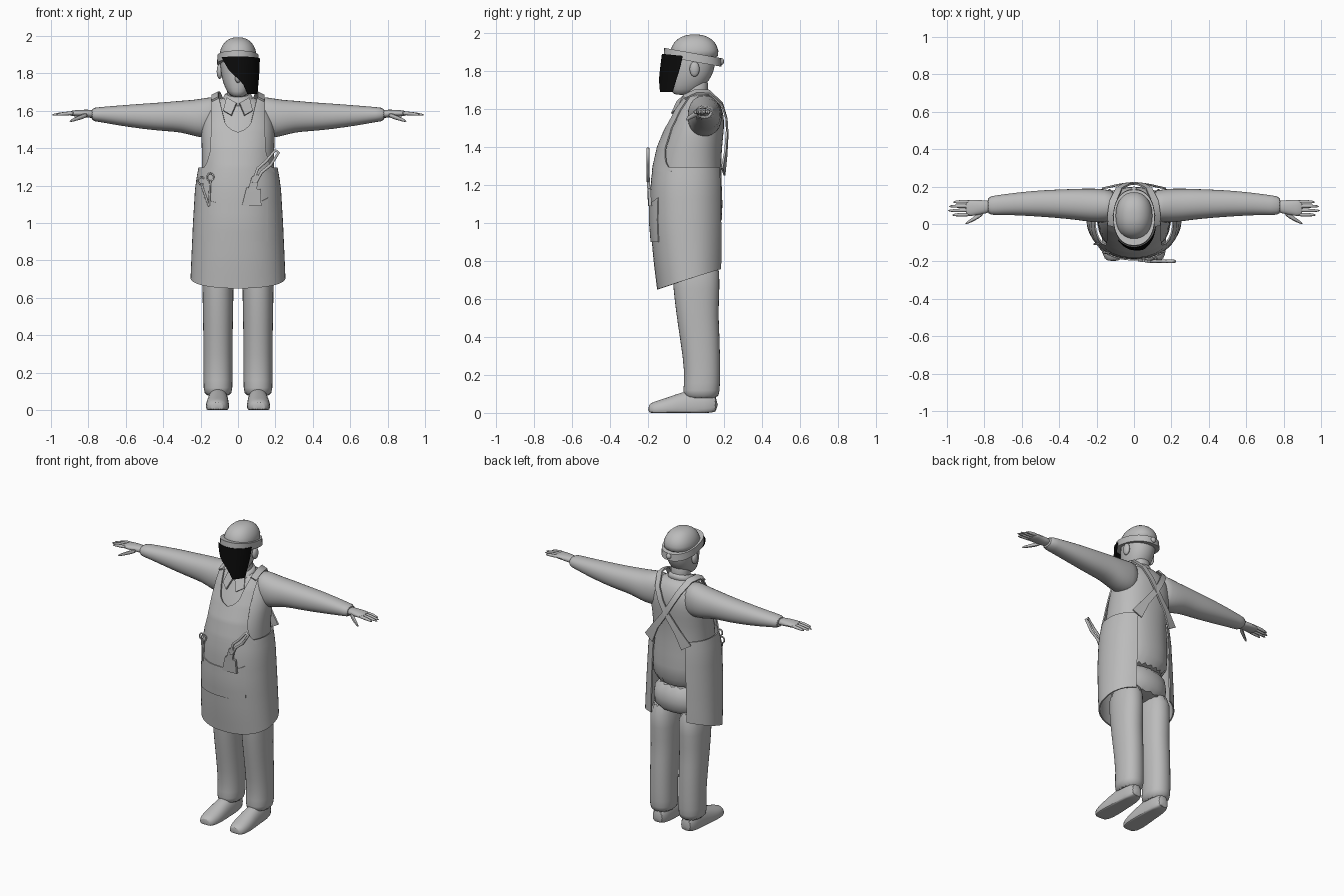
import bpy, bmesh
from math import sin, cos, pi, radians
from mathutils import Vector

if "Cube" in bpy.data.objects:
    bpy.data.objects.remove(bpy.data.objects["Cube"], do_unlink=True)


def material(name, value):
    m = bpy.data.materials.new(name)
    m.use_nodes = True
    m.diffuse_color = (value, value, value, 1)
    m.node_tree.nodes["Principled BSDF"].inputs["Base Color"].default_value = m.diffuse_color
    return m


GREY = material("matte grey", 0.5)
BLACK = material("visor black", 0.003)


def power(v, e):
    return abs(v) ** e * (1 if v >= 0 else -1)


def lerp(table, t):
    """Piecewise linear lookup in rows of (key, values...)."""
    if t <= table[0][0]:
        return table[0][1:]
    for a, b in zip(table, table[1:]):
        if t <= b[0]:
            f = (t - a[0]) / (b[0] - a[0])
            return [p + (q - p) * f for p, q in zip(a[1:], b[1:])]
    return table[-1][1:]


def finish(name, bm, mat, mirror=False, subsurf=0, thick=0.0):
    bmesh.ops.recalc_face_normals(bm, faces=bm.faces)
    me = bpy.data.meshes.new(name)
    bm.to_mesh(me)
    bm.free()
    me.materials.append(mat)
    me.shade_smooth()
    me.set_sharp_from_angle(angle=radians(50))
    ob = bpy.data.objects.new(name, me)
    bpy.context.scene.collection.objects.link(ob)
    if mirror:
        ob.modifiers.new("Mirror", "MIRROR")
    if subsurf:
        mod = ob.modifiers.new("Subdivision", "SUBSURF")
        mod.levels = mod.render_levels = subsurf
    if thick:
        mod = ob.modifiers.new("Solidify", "SOLIDIFY")
        mod.thickness = thick
        mod.offset = 0
        ob.modifiers.new("Crisp rim", "EDGE_SPLIT").split_angle = radians(45)
    return ob


def loft(name, rings, axis="z", mirror=False, n=16, e=0.9, tilt=0.0, floor=-9, subsurf=1):
    """Skin rings of (position, centre a, centre b, radius a, radius b)."""
    bm = bmesh.new()
    loops = []
    for t, ca, cb, ra, rb in rings:
        loop = []
        for i in range(n):
            w = 2 * pi * i / n
            da, db = ra * power(cos(w), e), rb * power(sin(w), e)
            a, b = ca + da, cb + db
            co = {"z": (a, b, t + tilt * db), "x": (t, a, b), "y": (a, t, max(b, floor))}[axis]
            loop.append(bm.verts.new(co))
        loops.append(loop)
    for p, q in zip(loops, loops[1:]):
        for i in range(n):
            j = (i + 1) % n
            bm.faces.new((p[i], p[j], q[j], q[i]))
    bm.faces.new(loops[0])
    bm.faces.new(loops[-1])
    return finish(name, bm, GREY, mirror, subsurf)


def body(rows, cx=0.0):
    """Turn (height, half width, front, back) into upright loft rings."""
    return [(z, cx, (f + b) / 2, rx, (b - f) / 2) for z, rx, f, b in rows]


def sheet(name, fn, nu, nv, thick=0.008, mat=GREY, mirror=False):
    bm = bmesh.new()
    g = [[bm.verts.new(fn(i / nu, j / nv)) for i in range(nu + 1)] for j in range(nv + 1)]
    for j in range(nv):
        for i in range(nu):
            bm.faces.new((g[j][i], g[j][i + 1], g[j + 1][i + 1], g[j + 1][i]))
    return finish(name, bm, mat, mirror, 0, thick)


def patch(name, a, b, c, d, thick, mirror=False):
    a, b, c, d = map(Vector, (a, b, c, d))
    return sheet(name, lambda u, v: a.lerp(b, u).lerp(d.lerp(c, u), v), 2, 2, thick, GREY, mirror)


def ball(name, loc, size, mirror=False):
    bm = bmesh.new()
    bmesh.ops.create_uvsphere(bm, u_segments=16, v_segments=10, radius=1)
    for v in bm.verts:
        v.co = Vector(loc) + v.co * Vector(size)
    return finish(name, bm, GREY, mirror)


def tube(name, points, radius, cyclic=False):
    cu = bpy.data.curves.new(name, "CURVE")
    cu.dimensions = "3D"
    cu.bevel_depth = radius
    cu.bevel_resolution = 1
    cu.use_fill_caps = True
    sp = cu.splines.new("POLY")
    sp.points.add(len(points) - 1)
    for p, co in zip(sp.points, points):
        p.co = (*co, 1)
    sp.use_cyclic_u = cyclic
    cu.materials.append(GREY)
    bpy.context.scene.collection.objects.link(bpy.data.objects.new(name, cu))


# Trousers and shoes
loft("trouser_seat", body([(0.76, 0.18, -0.08, 0.185), (0.86, 0.187, -0.1, 0.19), (0.98, 0.18, -0.11, 0.18)]))
loft("trouser_leg", body([(0.84, 0.085, -0.08, 0.185), (0.65, 0.085, -0.07, 0.178), (0.5, 0.082, -0.05, 0.172),
                          (0.4, 0.08, -0.035, 0.18), (0.2, 0.078, -0.005, 0.182), (0.11, 0.08, -0.02, 0.18),
                          (0.07, 0.07, -0.01, 0.17)], 0.107), mirror=True)
loft("shoe", [(0.17, 0.106, 0.04, 0.04, 0.05), (0.1, 0.106, 0.04, 0.055, 0.09), (0, 0.107, 0.03, 0.057, 0.09),
              (-0.1, 0.11, 0.02, 0.066, 0.06), (-0.17, 0.112, 0.015, 0.057, 0.045),
              (-0.2, 0.112, 0.015, 0.035, 0.03)], "y", True, floor=0)

# Shirt
loft("shirt_body", body([(0.93, 0.192, -0.12, 0.195), (1.1, 0.2, -0.16, 0.195), (1.28, 0.194, -0.155, 0.185),
                         (1.4, 0.195, -0.13, 0.19), (1.5, 0.2, -0.09, 0.203), (1.58, 0.185, -0.05, 0.2),
                         (1.64, 0.14, -0.02, 0.175), (1.68, 0.085, 0, 0.14)]), n=24)
loft("sleeve", [(0.08, 0.095, 1.57, 0.08, 0.11), (0.16, 0.097, 1.562, 0.092, 0.112), (0.23, 0.1, 1.56, 0.092, 0.1),
                (0.3, 0.105, 1.57, 0.085, 0.086), (0.4, 0.108, 1.568, 0.078, 0.078), (0.5, 0.11, 1.57, 0.072, 0.07),
                (0.65, 0.107, 1.575, 0.06, 0.053), (0.74, 0.1, 1.58, 0.053, 0.04),
                (0.79, 0.098, 1.58, 0.05, 0.036)], "x", True)
loft("collar", body([(1.63, 0.092, -0.04, 0.14), (1.67, 0.082, -0.03, 0.128), (1.695, 0.072, -0.02, 0.118)]), tilt=0.3)
patch("collar_flap", (0.008, -0.045, 1.64), (0.06, -0.01, 1.67), (0.078, -0.045, 1.6), (0.035, -0.075, 1.575), 0.01, True)

# Hands
loft("palm", [(0.76, 0.095, 1.582, 0.035, 0.024), (0.81, 0.09, 1.585, 0.037, 0.022),
              (0.87, 0.086, 1.587, 0.047, 0.018), (0.905, 0.085, 1.585, 0.043, 0.012)], "x", True, 12)
for i, tip in enumerate((0.975, 1.0, 0.995, 0.97)):
    y = 0.05 + 0.023 * i
    loft(f"finger_{i + 1}", [(0.87, y, 1.587, 0.011, 0.012), (0.93, y, 1.585, 0.011, 0.011),
                             (tip, y - 0.002, 1.577, 0.006, 0.006)], "x", True, 8)
loft("thumb", [(0.8, 0.065, 1.58, 0.018, 0.016), (0.85, 0.03, 1.563, 0.014, 0.014),
               (0.905, 0, 1.542, 0.007, 0.007)], "x", True, 8)

# Head
loft("neck", body([(1.62, 0.065, -0.01, 0.12), (1.7, 0.06, -0.005, 0.115), (1.78, 0.06, 0, 0.12)]))
loft("head", body([(1.672, 0.035, -0.068, 0.03), (1.7, 0.06, -0.08, 0.08), (1.75, 0.082, -0.084, 0.125),
                   (1.8, 0.093, -0.083, 0.15), (1.86, 0.098, -0.08, 0.16), (1.92, 0.095, -0.07, 0.15)]))
ball("nose", (0, -0.088, 1.775), (0.016, 0.022, 0.026))
ball("ear", (0.098, 0.045, 1.81), (0.016, 0.026, 0.04), True)

# Cap, tilted headband and partial visor
loft("cap", body([(1.85, 0.102, -0.088, 0.175), (1.91, 0.104, -0.088, 0.177), (1.955, 0.085, -0.065, 0.155),
                  (1.983, 0.055, -0.025, 0.115), (1.993, 0.02, 0.02, 0.07)]))
loft("headband", body([(1.85, 0.112, -0.118, 0.187), (1.895, 0.11, -0.115, 0.184)]), n=32, tilt=-0.18, subsurf=0)
ball("headband_knob", (0, 0.186, 1.85), (0.018, 0.014, 0.018))


def visor(u, v):
    start, end = lerp([(0, 62, 26), (0.3, 68, 12), (0.6, 75, -22), (1, 82, -48)], v)
    a = radians(start + (end - start) * u)
    return (0.116 * sin(a), -(0.15 - 0.025 * v) * cos(a), 1.69 + 0.2 * v - 0.012 * v * (1 - cos(a)))


sheet("visor", visor, 16, 8, 0.004, BLACK)

# Apron: a wrapped skirt, a bib with a scooped neck and crossed back straps
APRON = [(0.65, 0.252, -0.148, 0.2), (0.8, 0.246, -0.167, 0.205), (1.0, 0.237, -0.184, 0.206),
         (1.2, 0.225, -0.184, 0.202), (1.3, 0.207, -0.17, 0.196), (1.4, 0.205, -0.147, 0.2),
         (1.5, 0.208, -0.106, 0.2), (1.6, 0.19, -0.06, 0.2), (1.67, 0.17, -0.012, 0.17)]
OUTER = [(1.27, 0.195), (1.32, 0.165), (1.38, 0.147), (1.5, 0.142), (1.67, 0.142)]
INNER = [(1.485, 0), (1.5, 0.04), (1.53, 0.068), (1.6, 0.085), (1.67, 0.102)]


def around(angle, z):
    rx, f, b = lerp(APRON, z)
    return Vector((rx * power(sin(angle), 0.9), (f + b) / 2 - (b - f) / 2 * power(cos(angle), 0.9), z))


def front(x, z, gap=0.0):
    rx, f, b = lerp(APRON, z)
    r = (b - f) / 2
    return Vector((x, (f + b) / 2 - r * (1 - abs(x / rx) ** 2.2) ** 0.45 - gap, z))


def skirt(u, v):
    low = 0.7 + 0.32 * around(u * radians(150), 0.7).y
    return around(u * radians(150), low + (1.295 - low) * v)


def bib(u, v):
    z = 1.27 + 0.4 * v
    a, b = lerp(INNER, z)[0], lerp(OUTER, z)[0]
    return front(a + (b - a) * u, z, 0.002)


def ribbon(name, points, widths, centre=Vector((0, 0.07, 1.45))):
    pts = [Vector(p) for p in points]
    last = len(pts) - 1

    def at(u, v):
        i = round(v * last)
        along = pts[min(i + 1, last)] - pts[max(i - 1, 0)]
        side = along.cross(pts[i] - centre).normalized()
        return pts[i] + side * (u - 0.5) * widths[i]
    sheet(name, at, 1, last, 0.01)


sheet("apron_skirt", skirt, 24, 10, mirror=True)
sheet("apron_bib", bib, 8, 28, mirror=True)
for side, label in ((1, "left"), (-1, "right")):
    path = [(0.122, -0.01, 1.662), (0.122, 0.05, 1.69), (0.112, 0.12, 1.69), (0.08, 0.19, 1.625),
            (0.04, 0.213, 1.55), (0, 0.217, 1.48), (-0.08, 0.21, 1.37), (-0.14, 0.196, 1.27)]
    ribbon(label + "_back_strap", [(side * x, y, z) for x, y, z in path],
           [0.04, 0.04, 0.04, 0.036, 0.036, 0.036, 0.045, 0.075])
sheet("apron_pocket", lambda u, v: front(-0.18 + 0.34 * u, 0.9 + (0.205 + 0.03 * abs(2 * u - 1) ** 4) * v, 0.008),
      16, 4, 0.006)

# Tools in the pocket
patch("plier_jaw", (0.02, -0.192, 1.09), (0.125, -0.188, 1.09), (0.12, -0.194, 1.18), (0.045, -0.196, 1.19), 0.016)
patch("plier_neck", (0.05, -0.195, 1.17), (0.1, -0.195, 1.17), (0.11, -0.2, 1.26), (0.075, -0.2, 1.25), 0.016)
tube("plier_handles", [(x, -0.2, z) for x, z in ((0.08, 1.22), (0.105, 1.29), (0.15, 1.33), (0.2, 1.39), (0.217, 1.375),
                                               (0.175, 1.31), (0.125, 1.27), (0.1, 1.22))], 0.009, True)
for label, x, z in (("left", -0.148, 1.245), ("right", -0.195, 1.225)):
    y = front(x, z).y - 0.018
    ring = [(x + 0.018 * cos(i * pi / 6), y, z + 0.02 * sin(i * pi / 6)) for i in range(12)]
    tube(label + "_scissor_ring", ring, 0.005, True)
    tube(label + "_scissor_blade", [(x, y, z - 0.02), front(-0.155, 1.09, 0.012)], 0.006)
